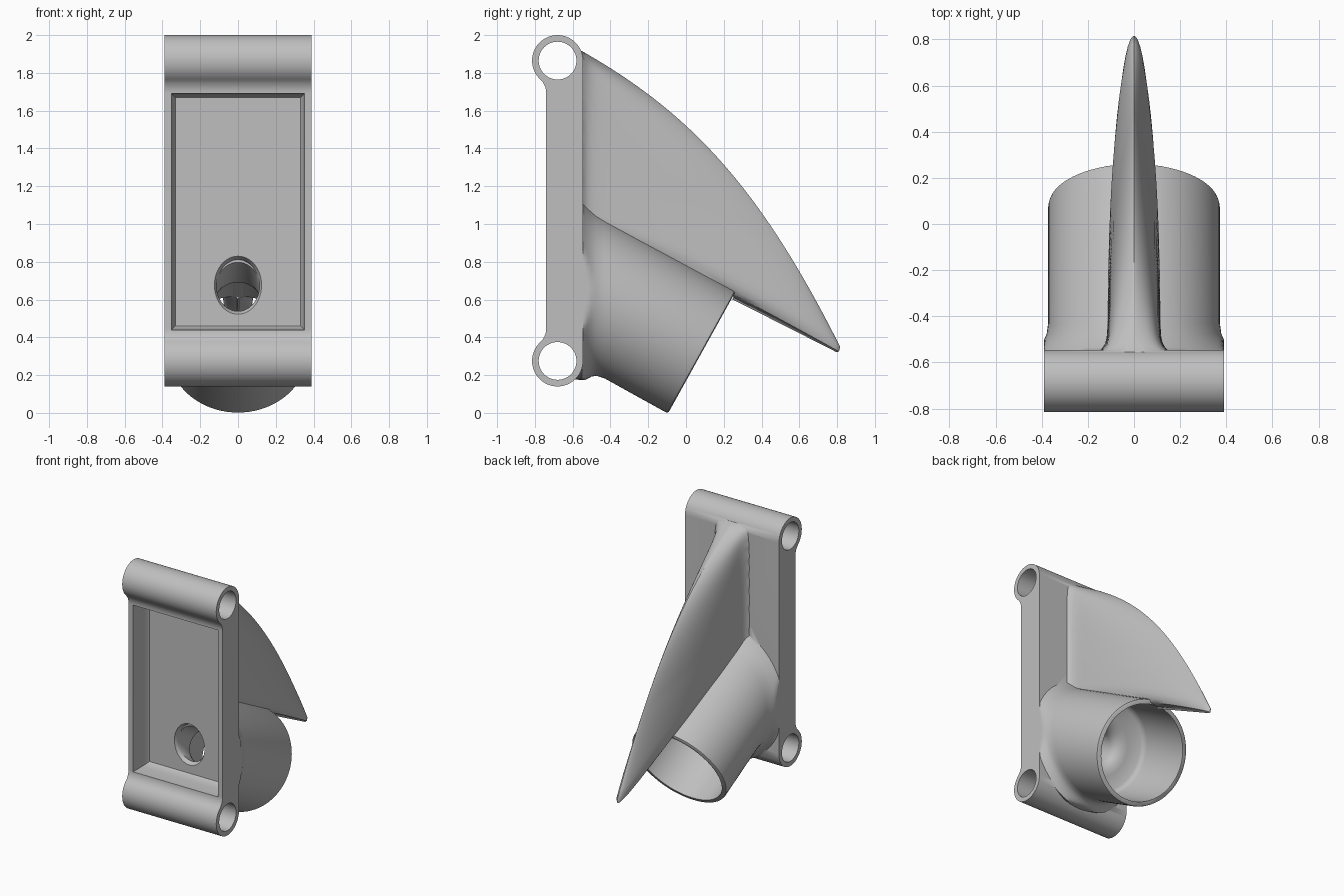
import bpy, bmesh, math
from mathutils import Vector
from mathutils.geometry import interpolate_bezier

cube = bpy.data.objects.get("Cube")
if cube:
    bpy.data.objects.remove(cube)

grey = bpy.data.materials.new("plain_grey")
grey.use_nodes = True
colour = (0.52, 0.52, 0.52, 1)
grey.diffuse_color = colour
grey.node_tree.nodes["Principled BSDF"].inputs["Base Color"].default_value = colour


def loft(name, rings):
    """Closed solid through rings of equally many points."""
    bm = bmesh.new()
    rows = [[bm.verts.new(p) for p in ring] for ring in rings]
    n = len(rows[0])
    for a, b in zip(rows, rows[1:]):
        for i in range(n):
            j = (i + 1) % n
            bm.faces.new((a[i], a[j], b[j], b[i]))
    bm.faces.new(rows[0])
    bm.faces.new(rows[-1])
    bmesh.ops.recalc_face_normals(bm, faces=bm.faces)
    mesh = bpy.data.meshes.new(name)
    bm.to_mesh(mesh)
    bm.free()
    mesh.materials.append(grey)
    obj = bpy.data.objects.new(name, mesh)
    bpy.context.collection.objects.link(obj)
    return obj


def combine(target, other, operation):
    """Apply a boolean and discard the second solid."""
    other.hide_render = True
    mod = target.modifiers.new("join", 'BOOLEAN')
    mod.operation, mod.solver, mod.object = operation, 'EXACT', other
    bpy.context.view_layer.objects.active = target
    bpy.ops.object.modifier_apply(modifier=mod.name)
    bpy.data.objects.remove(other)


def arc(cy, cz, r, a, b, n):
    return [(cy + r * math.cos(a + (b - a) * i / n), cz + r * math.sin(a + (b - a) * i / n))
            for i in range(n + 1)]


# Mounting plate with a barrel at each end, extruded from its side profile
WIDTH, MID, BAR_Y, BAR_Z, BAR_R = 0.39, 1.07, -0.68, 1.865, 0.135
FRONT, FILLET = -0.74, 0.10
dy = BAR_Y - FRONT + FILLET
dz = math.sqrt((BAR_R + FILLET) ** 2 - dy ** 2)
turn = math.atan2(dz, dy)
half = arc(BAR_Y, BAR_Z, BAR_R, 0, math.pi + turn, 40)
half += arc(FRONT - FILLET, BAR_Z - dz, FILLET, turn, 0, 10)[1:]
profile = half + [(y, 2 * MID - z) for y, z in reversed(half)]
body = loft("bracket_body", [[(x, y, z) for y, z in profile] for x in (-WIDTH, WIDTH)])

# Sloping socket tube, flared where it meets the plate
TILT = math.radians(29)
AXIS = Vector((0, math.cos(TILT), -math.sin(TILT)))
UP = Vector((0, math.sin(TILT), math.cos(TILT)))
RIM, TUBE_R, SIDES = Vector((0, 0.085, 0.322)), 0.372, 80


def circle(r, t):
    angles = [math.tau * i / SIDES for i in range(SIDES)]
    return [RIM + AXIS * t + Vector((r * math.cos(a), 0, 0)) + UP * (r * math.sin(a))
            for a in angles]


def oblique(y):
    fade = min(1, max(0, 1 - (y + 0.55) / 0.12)) ** 2.3
    ring = []
    for rim, unit in zip(circle(TUBE_R, 0), circle(1, 0)):
        out = unit - RIM
        p = rim + out * fade * (0.06 - 0.03 * out.z)
        p += AXIS * ((y - p.y) / AXIS.y)
        ring.append((max(-0.389, min(0.389, p.x)), p.y, max(0.174, p.z)))
    return ring


rings = [oblique(y) for y in (-0.6, -0.55, -0.535, -0.52, -0.5, -0.475, -0.43)]
rings += [circle(TUBE_R - r, -t) for r, t in ((0, 0.016), (0.003, 0.005), (0.011, 0))]
tube = loft("socket_tube", rings)

# Swept fin: thick and blunt below, drawn out to a narrow ridge above
edge = [Vector((0.795, 0.322)), Vector((0.81, 0.325))] + interpolate_bezier(
    Vector((0.816, 0.35)), Vector((0.39, 1.2)), Vector((0.02, 1.59)), Vector((-0.55, 1.915)), 40)
us = [0, 0.038, 0.046, 0.056, 0.07, 0.09, 0.12]
us += [math.sin(math.pi / 2 * i / 18) for i in range(2, 19)]
rings = []
for k, tip in enumerate(edge):
    s = k / (len(edge) - 1)
    root = Vector((-0.6, 0.99 + 0.925 * s))
    lower = max(0.06, math.sqrt(1 - (1 - min(1, s / 0.1)) ** 2))
    power = min(0.85, 0.45 + 1.4 * s)
    side = []
    for u in us:
        p = root.lerp(tip, u)
        spread = 0.035 * math.exp(-max(0, p.x + 0.55) / 0.025)
        w = (0.115 + spread) * lower * max(0, 1 - u ** 2.5) ** power
        side.append((w, p.x, p.y + 0.03 * (1 - s) * math.sin(math.pi * u)))
    rings.append(side + [(-x, y, z) for x, y, z in reversed(side[:-1])])
fin = loft("fin", rings)

combine(body, tube, 'UNION')
combine(body, fin, 'UNION')

# Socket cavity with rounded floor, funnelling into a bore that runs to the front
cavity = [(0.338, 0.004), (0.338, -0.43), (0.331, -0.46), (0.31, -0.478), (0.21, -0.485),
          (0.17, -0.495), (0.14, -0.515), (0.122, -0.54), (0.115, -0.57), (0.115, -0.95)]
combine(body, loft("cavity_cutter", [circle(r, t) for r, t in cavity]), 'DIFFERENCE')

# Deep recessed front panel
rings = []
for y, inset in ((-0.77, 0), (-0.735, 0), (-0.64, 0.002), (-0.595, 0.009), (-0.575, 0.02)):
    x, low, high = 0.352 - inset, 0.44 + inset, 1.69 - inset
    rings.append([(-x, y, low), (x, y, low), (x, y, high), (-x, y, high)])
combine(body, loft("panel_cutter", rings), 'DIFFERENCE')

# Softened mouth of the bore
rings = []
for y, r in ((-0.59, 0.132), (-0.575, 0.125), (-0.56, 0.117), (-0.535, 0.11)):
    rings.append([(r * math.cos(a), y, 0.676 + 1.23 * r * math.sin(a))
                  for a in (math.tau * i / 48 for i in range(48))])
combine(body, loft("mouth_cutter", rings), 'DIFFERENCE')

# Pin holes through both barrels
for z in (BAR_Z, 2 * MID - BAR_Z):
    hole = arc(BAR_Y, z, 0.1, 0, math.tau, 48)[:-1]
    cutter = loft("pin_cutter", [[(x, y, h) for y, h in hole] for x in (-0.5, 0.5)])
    combine(body, cutter, 'DIFFERENCE')

bpy.ops.object.select_all(action='DESELECT')
body.select_set(True)
bpy.context.view_layer.objects.active = body
bpy.ops.object.shade_smooth_by_angle(angle=math.radians(40))
